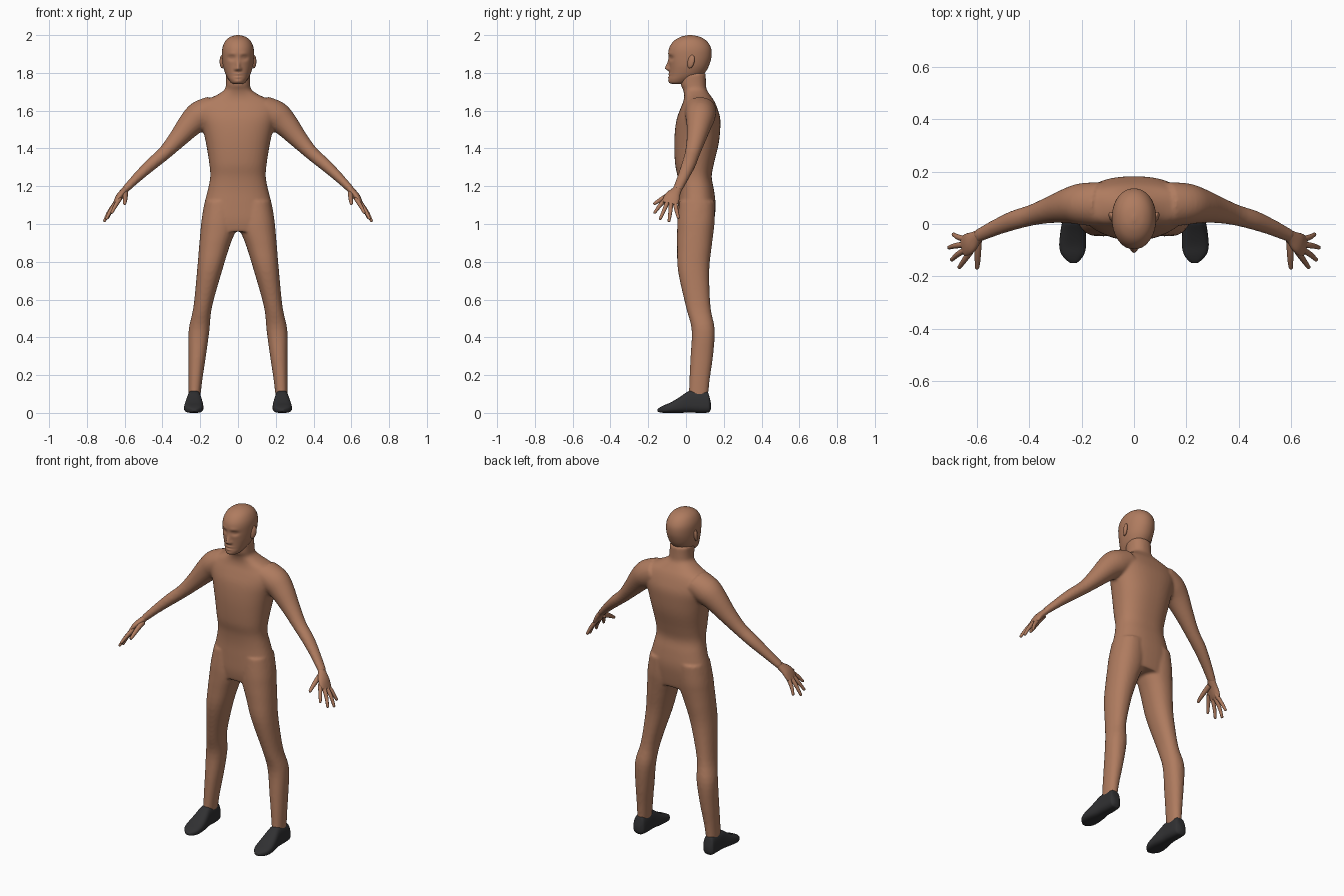
import bpy, bmesh, math
from mathutils import Vector

def material(name, rgb):
    m = bpy.data.materials.new(name)
    m.diffuse_color = (*rgb, 1)
    return m

SKIN = material("brown skin", (0.43, 0.20, 0.115))
SHOE = material("dark shoe", (0.03, 0.03, 0.032))

def smooth_rows(rows, n):
    """Catmull-Rom interpolation of number rows."""
    out = []
    for i in range(len(rows) - 1):
        p0, p1 = rows[max(i - 1, 0)], rows[i]
        p2, p3 = rows[i + 1], rows[min(i + 2, len(rows) - 1)]
        for k in range(n):
            t = k / n
            out.append([0.5 * (2*b + (c - a)*t + (2*a - 5*b + 4*c - d)*t*t + (3*b - a - 3*c + d)*t**3)
                        for a, b, c, d in zip(p0, p1, p2, p3)])
    out.append(list(rows[-1]))
    return out

def ring(c, u, v, power=2.0, n=32):
    pts = []
    for i in range(n):
        a = 2 * math.pi * i / n
        ca, sa = math.cos(a), math.sin(a)
        pts.append(c + u * math.copysign(abs(ca) ** (2 / power), ca)
                     + v * math.copysign(abs(sa) ** (2 / power), sa))
    return pts

def loft(bm, rings):
    vs = [[bm.verts.new(p) for p in r] for r in rings]
    n = len(vs[0])
    for a, b in zip(vs, vs[1:]):
        for i in range(n):
            bm.faces.new((a[i], a[(i + 1) % n], b[(i + 1) % n], b[i]))
    bm.faces.new(vs[0][::-1])
    bm.faces.new(vs[-1])

def level_loft(bm, rows, side=1, power=2.0, steps=4, n=32):
    """Horizontal sections: z, x0, x1, y front, y back."""
    loft(bm, [ring(Vector((side * (x0 + x1) / 2, (yf + yb) / 2, z)),
                   Vector(((x1 - x0) / 2, 0, 0)), Vector((0, (yb - yf) / 2, 0)), power, n)
              for z, x0, x1, yf, yb in smooth_rows(rows, steps)])

def limb(bm, rows, side=1, steps=4, n=20, rounded=False):
    """Sections across a path: x, y, z, half width, half thickness."""
    rows = smooth_rows(rows, steps)
    pts = [Vector((side * r[0], r[1], r[2])) for r in rows]
    rings = []
    for i, r in enumerate(rows):
        t = (pts[min(i + 1, len(pts) - 1)] - pts[max(i - 1, 0)]).normalized()
        wide = Vector((0, 1, 0))
        if abs(t.y) > 0.75:
            wide = Vector((0, 0, 1))
        u = (wide - t * wide.dot(t)).normalized()
        v = t.cross(u)
        rings.append(ring(pts[i], u * r[3], v * r[4], 2, n))
    if rounded:
        rings.append([pts[-1] + (p - pts[-1]) * 0.5 + t * rows[-1][3] * 0.6 for p in rings[-1]])
    loft(bm, rings)

def finish(bm, name, mat, angle=60):
    bmesh.ops.recalc_face_normals(bm, faces=bm.faces)
    me = bpy.data.meshes.new(name)
    bm.to_mesh(me)
    bm.free()
    me.materials.append(mat)
    ob = bpy.data.objects.new(name, me)
    bpy.context.collection.objects.link(ob)
    for p in me.polygons:
        p.use_smooth = True
    bpy.ops.object.select_all(action='DESELECT')
    ob.select_set(True)
    bpy.context.view_layer.objects.active = ob
    bpy.ops.object.shade_smooth_by_angle(angle=math.radians(angle))
    return ob

# Body: torso with neck, legs and arms, fused into one skin
bm = bmesh.new()
torso = [(0.96, .185, -.035, .14), (1.02, .192, -.043, .15), (1.10, .18, -.042, .157),
         (1.18, .16, -.04, .148), (1.25, .147, -.045, .136), (1.32, .152, -.058, .148),
         (1.42, .168, -.062, .172), (1.50, .186, -.058, .181), (1.56, .205, -.048, .181),
         (1.61, .215, -.03, .167), (1.65, .185, -.014, .15), (1.68, .118, -.01, .13),
         (1.71, .072, -.015, .11), (1.74, .064, -.028, .106), (1.80, .064, -.03, .104)]
level_loft(bm, [(z, -w, w, f, b) for z, w, f, b in torso], power=2.35, n=48)

leg = [(1.12, .01, .175, -.035, .152), (1.02, .008, .193, -.045, .152), (.96, .015, .199, -.047, .146),
       (.88, .045, .206, -.047, .136), (.75, .085, .217, -.042, .123), (.56, .138, .236, .0, .13),
       (.44, .151, .261, .03, .152), (.30, .17, .262, .024, .143), (.18, .188, .262, .018, .126),
       (.08, .20, .262, .014, .116)]
arm = [(.13, .075, 1.605, .085, .075), (.20, .076, 1.572, .08, .08), (.25, .07, 1.53, .068, .068),
       (.32, .054, 1.45, .051, .05), (.39, .034, 1.375, .040, .037), (.46, .014, 1.315, .037, .033),
       (.53, -.014, 1.25, .031, .026), (.60, -.047, 1.18, .025, .019)]
for s in (1, -1):
    level_loft(bm, leg, s, power=2.2)
    limb(bm, arm, s, n=28)
body = finish(bm, "body", SKIN)
rm = body.modifiers.new("fuse", 'REMESH')
rm.mode = 'VOXEL'
rm.voxel_size = 0.008
rm.use_smooth_shade = True
sm = body.modifiers.new("soften", 'SMOOTH')
sm.factor = 0.5
sm.iterations = 5

# Head with modelled face and ears
bm = bmesh.new()
head = [(1.742, .022, -.075, -.02), (1.748, .036, -.088, .01), (1.765, .05, -.092, .05),
        (1.785, .062, -.089, .085), (1.81, .072, -.088, .107), (1.84, .08, -.089, .122),
        (1.88, .084, -.093, .134), (1.92, .084, -.092, .135), (1.95, .077, -.08, .124),
        (1.975, .062, -.057, .102), (1.992, .038, -.024, .07), (2.0, .006, .012, .03)]
level_loft(bm, [(z, -w, w, f, b) for z, w, f, b in head], power=2.1, steps=7, n=96)
# bumps: x, z, x spread, spread below, spread above, push forward
bumps = [(0, 1.824, .011, .012, .03, .022), (.013, 1.82, .008, .009, .011, .008),
         (.034, 1.880, .018, .013, .011, -.013), (.034, 1.881, .011, .007, .007, .006),
         (.03, 1.902, .022, .008, .01, .003), (0, 1.793, .020, .005, .006, .005),
         (0, 1.777, .017, .006, .005, .005), (0, 1.756, .018, .008, .008, .003)]
for v in bm.verts:
    if v.co.y < -.02:
        push = 0
        for x, z, sx, lo, hi, h in bumps:
            sz = lo if v.co.z < z else hi
            push += h * math.exp(-((abs(v.co.x) - x) / sx) ** 2 - ((v.co.z - z) / sz) ** 2)
        v.co.y -= push
for s in (1, -1):
    ear = bmesh.ops.create_uvsphere(bm, u_segments=20, v_segments=12, radius=1)["verts"]
    for v in ear:
        x, y, z = v.co
        v.co = (s * (.084 + .012 * x + .006 * y), .026 + .019 * y + .006 * z, 1.86 + .036 * z)
finish(bm, "head", SKIN, 80)

# Hands: palm, four fingers and thumb
fingers = [[(.625, -.105, 1.135), (.648, -.138, 1.098), (.668, -.166, 1.06)],
           [(.638, -.095, 1.125), (.672, -.115, 1.075), (.697, -.137, 1.027)],
           [(.642, -.078, 1.12), (.682, -.083, 1.065), (.707, -.09, 1.015)],
           [(.635, -.06, 1.125), (.67, -.051, 1.075), (.69, -.04, 1.032)]]
thumb = [(.595, -.06, 1.165, .016, .014), (.597, -.105, 1.145, .014, .013),
         (.598, -.14, 1.125, .011, .011), (.60, -.168, 1.107, .008, .008)]
palm = [(.58, -.036, 1.20, .022, .016), (.60, -.05, 1.177, .026, .018), (.625, -.071, 1.148, .040, .019),
        (.643, -.082, 1.12, .043, .015), (.653, -.087, 1.106, .036, .010)]
for s, label in ((1, "left"), (-1, "right")):
    bm = bmesh.new()
    limb(bm, palm, s, rounded=False)
    limb(bm, thumb, s, n=14, rounded=True)
    for f in fingers:
        limb(bm, [(*p, r, r) for p, r in zip(f, (.0125, .0105, .0075))], s, n=14, rounded=True)
    finish(bm, label + "_hand", SKIN)

# Shoes: sections along y: y, x0, x1, bottom, top
shoe = [(.132, .222, .25, .02, .05), (.124, .204, .266, .006, .085), (.112, .196, .270, .001, .112),
        (.07, .192, .272, .0, .118), (.018, .190, .275, .002, .117), (-.03, .184, .282, .0, .086),
        (-.08, .183, .286, .0, .056), (-.115, .19, .278, .0, .041), (-.14, .208, .256, .003, .028),
        (-.15, .222, .242, .008, .02)]
for s, label in ((1, "left"), (-1, "right")):
    bm = bmesh.new()
    loft(bm, [ring(Vector((s * (x0 + x1) / 2, y, (z0 + z1) / 2)), Vector(((x1 - x0) / 2, 0, 0)),
                   Vector((0, 0, (z1 - z0) / 2)), 3.0, 32)
              for y, x0, x1, z0, z1 in smooth_rows(shoe, 3)])
    for v in bm.verts:  # narrow towards the ankle, flat sole
        v.co.z = max(v.co.z, 0)
        k = max(0, v.co.z - .03) / .09
        v.co.x += (s * .231 - v.co.x) * .2 * k
    finish(bm, label + "_shoe", SHOE, 50)
